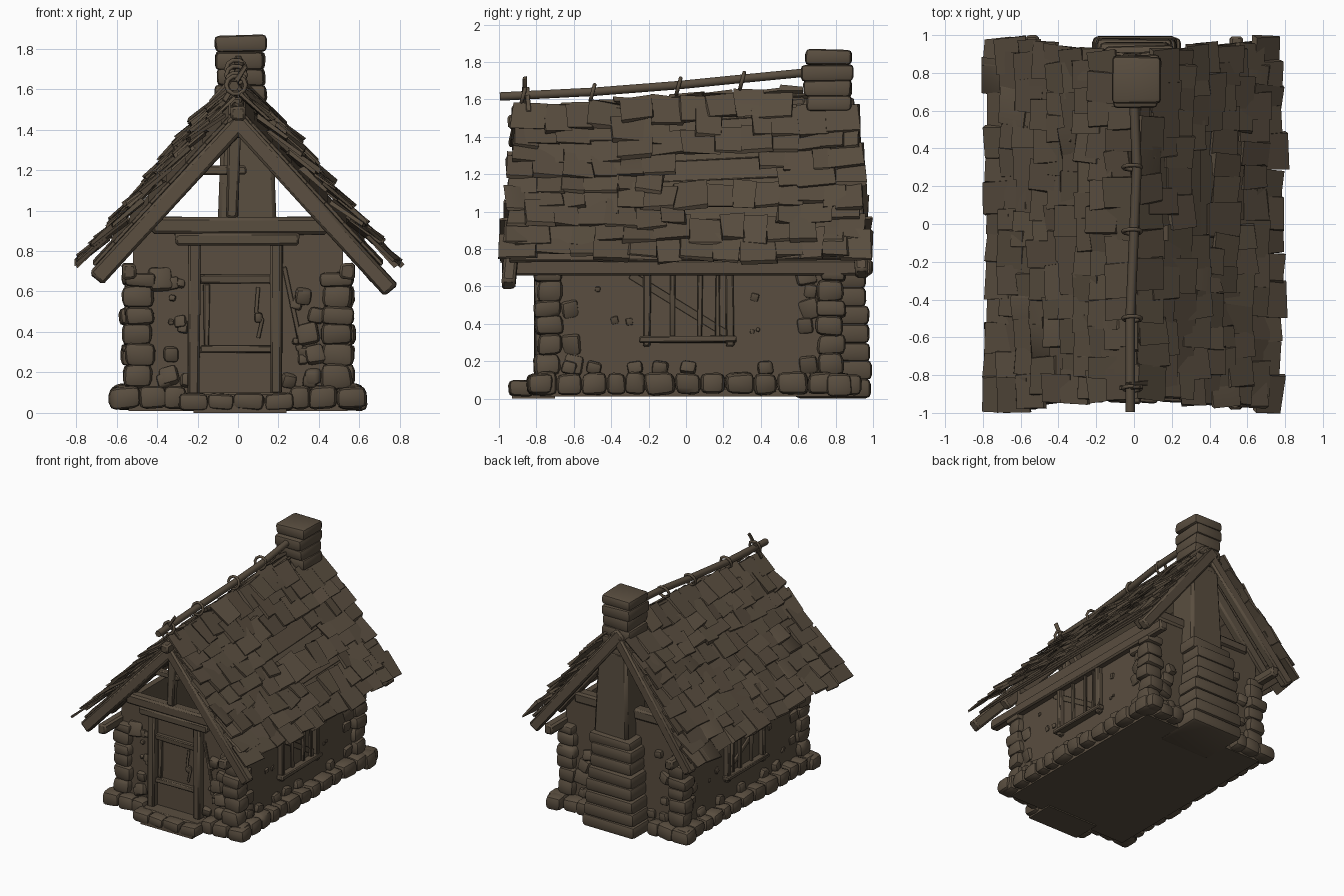
import bpy, bmesh, math, random
from mathutils import Vector as V, Matrix as M, Euler

if "Cube" in bpy.data.objects:
    bpy.data.objects.remove(bpy.data.objects["Cube"])

rnd = random.Random(7)
J = lambda s: rnd.uniform(-s, s)
wood = bpy.data.materials.new("weathered brown")
wood.diffuse_color = (0.10, 0.075, 0.05, 1)
wood.use_nodes = True
wood.node_tree.nodes["Principled BSDF"].inputs["Base Color"].default_value = wood.diffuse_color
parts = {}


def add_box(part, mat, size, bevel=0.0, jit=0.0, seg=1, taper=1.0):
    """Box in the space of mat, with jittered corners and rounded edges, added to a part."""
    bm = bmesh.new()
    bmesh.ops.create_cube(bm, size=1)
    for v in bm.verts:
        k = taper if v.co.z > 0 else 1
        v.co = V((v.co.x * size[0] * k, v.co.y * size[1] * k, v.co.z * size[2]))
        v.co += V((J(jit), J(jit), J(jit)))
    if bevel:
        bmesh.ops.bevel(bm, geom=bm.edges[:], offset=bevel, segments=seg, profile=0.5, affect='EDGES')
    bm.transform(mat)
    me = bpy.data.meshes.new("tmp")
    bm.to_mesh(me)
    bm.free()
    parts.setdefault(part, bmesh.new()).from_mesh(me)
    bpy.data.meshes.remove(me)


def box(part, x0, x1, y0, y1, z0, z1, **kw):
    add_box(part, M.Translation(((x0 + x1) / 2, (y0 + y1) / 2, (z0 + z1) / 2)),
            (x1 - x0, y1 - y0, z1 - z0), **kw)


def stone(part, c, size, rot=0.08):
    m = M.Translation(c) @ Euler((J(rot), J(rot), J(rot))).to_matrix().to_4x4()
    add_box(part, m, size, bevel=min(size) * 0.3, jit=min(size) * 0.08, seg=2)


def beam(part, a, b, w, h, up=(0, 0, 1), jit=0.005):
    """Hewn timber from a to b, w wide and h deep along up."""
    a, b = V(a), V(b)
    z = (b - a).normalized()
    x = V(up).cross(z).normalized()
    y = z.cross(x)
    m = M((x, y, z)).transposed().to_4x4()
    m.translation = (a + b) / 2
    add_box(part, m, (w, h, (b - a).length), bevel=min(w, h) * 0.18, jit=jit)


def tube(name, pts, r, cyclic=False):
    cu = bpy.data.curves.new(name, 'CURVE')
    cu.dimensions = '3D'
    cu.bevel_depth, cu.bevel_resolution, cu.use_fill_caps = r, 1, True
    sp = cu.splines.new('POLY')
    sp.points.add(len(pts) - 1)
    for p, q in zip(sp.points, pts):
        p.co = (*q, 1)
    sp.use_cyclic_u = cyclic
    ob = bpy.data.objects.new(name, cu)
    bpy.context.collection.objects.link(ob)
    cu.materials.append(wood)


# floor slab and walls (open top, closed behind door and windows)
box("floor", -0.54, 0.54, -0.78, 0.8, 0.01, 0.05)
box("floor", -0.22, 0.24, -0.93, -0.7, 0.0, 0.05)
for s in (-1, 1):
    box("side_walls", *sorted((s * 0.52, s * 0.47)), -0.75, 0.79, 0.03, 0.86)
box("front_wall", -0.52, 0.52, -0.75, -0.70, 0.03, 0.92)
box("back_wall", -0.52, 0.52, 0.74, 0.79, 0.03, 0.92)

# corner stones, stacked
for sx in (-1, 1):
    for yc in (-0.735, 0.775):
        z = 0.12
        for h in (0.12, 0.10, 0.10, 0.08, 0.11, 0.06):
            stone("corner_stones", (sx * (0.495 + J(0.012)), yc + J(0.012), z + h / 2),
                  (0.15 + J(0.012), 0.14 + J(0.012), h + 0.01), 0.04)
            # toothing stones along the front or back and the side
            d = 1 if yc < 0 else -1
            if rnd.random() < 0.6:
                k = rnd.uniform(0.06, 0.11)
                stone("corner_stones", (sx * 0.51, yc + d * (0.12 + J(0.02)), z + h / 2), (0.06, k, k), 0.3)
            if rnd.random() < 0.75:
                k = rnd.uniform(0.06, 0.12)
                stone("corner_stones", (sx * (0.35 + J(0.04)), yc - d * 0.015, z + h / 2), (k, 0.07, k), 0.3)
            z += h

# foundation stones around the walls
for sx in (-1, 1):
    y = -0.80
    while y < 0.80:
        w = rnd.uniform(0.10, 0.17)
        stone("foundation_stones", (sx * 0.55, y + w / 2, 0.08), (0.13, w, 0.115 + J(0.01)), 0.05)
        if rnd.random() < 0.5:
            stone("foundation_stones", (sx * 0.525, y + w / 2, 0.165), (0.06, 0.08, 0.07), 0.3)
        y += w
    for yc in (-0.78, 0.82):
        for x, w in ((0.56, 0.15), (0.42, 0.14), (0.31, 0.11)):
            stone("foundation_stones", (sx * x, yc, 0.075), (w, 0.14, 0.11), 0.05)
            stone("foundation_stones", (sx * (x - 0.06), yc * 0.96, 0.16), (0.07, 0.06, 0.07), 0.3)
    # scattered pebbles in the plaster
    for _ in range(6):
        k = rnd.uniform(0.02, 0.045)
        stone("wall_pebbles", (sx * 0.52, rnd.choice((-1, 1)) * rnd.uniform(0.3, 0.5), rnd.uniform(0.25, 0.6)), (0.02, k, k), 0.3)
        stone("wall_pebbles", (sx * rnd.uniform(0.26, 0.34), -0.75, rnd.uniform(0.25, 0.65)), (k * 1.3, 0.04, k * 1.3), 0.3)

# doorstep
for x0, x1 in ((-0.29, -0.15), (-0.15, -0.02), (-0.02, 0.13), (0.13, 0.28)):
    stone("doorstep", ((x0 + x1) / 2, -0.88, 0.055), (x1 - x0, 0.13, 0.085), 0.04)
box("doorstep", -0.26, 0.25, -0.87, -0.74, 0.03, 0.10, bevel=0.01)

# door and its frame
beam("door_frame", (-0.22, -0.775, 0.09), (-0.215, -0.775, 0.84), 0.06, 0.07, (0, 1, 0))
beam("door_frame", (0.19, -0.775, 0.09), (0.19, -0.775, 0.84), 0.06, 0.07, (0, 1, 0))
beam("door_frame", (-0.31, -0.79, 0.86), (0.30, -0.79, 0.86), 0.08, 0.06)
beam("door_frame", (-0.19, -0.77, 0.66), (0.17, -0.77, 0.66), 0.05, 0.04)
beam("door_frame", (-0.19, -0.77, 0.315), (0.17, -0.77, 0.315), 0.05, 0.035)
box("door", -0.19, 0.16, -0.758, -0.745, 0.1, 0.83)
beam("door_frame", (-0.155, -0.765, 0.33), (-0.155, -0.765, 0.64), 0.03, 0.03, (0, 1, 0))
tube("door_rope", [(0.1, -0.77, 0.62), (0.09, -0.78, 0.5), (0.12, -0.78, 0.46), (0.1, -0.78, 0.37)], 0.01)
stone("door_knob", (0.1, -0.775, 0.47), (0.04, 0.04, 0.05))
beam("wall_braces", (0.23, -0.755, 0.72), (0.31, -0.755, 0.33), 0.02, 0.025, (0, 1, 0))

# side windows with bars and braces
for s in (-1, 1):
    x = s * 0.535
    for y in (-0.21, 0.235):
        beam("window_frames", (x, y, 0.28), (x, y, 0.68), 0.04, 0.05, (1, 0, 0))
    for y in (-0.07, 0.075, 0.17):
        beam("window_bars", (x, y, 0.33), (x, y, 0.68), 0.025, 0.025, (1, 0, 0))
    beam("window_frames", (x + s * 0.01, -0.25, 0.317), (x + s * 0.01, 0.27, 0.317), 0.06, 0.035)
    beam("wall_braces", (s * 0.522, -0.3, 0.66), (s * 0.522, 0.24, 0.33), 0.04, 0.014, (1, 0, 0))
    beam("wall_plates", (s * 0.54, -0.98, 0.70), (s * 0.54, 0.995, 0.70), 0.07, 0.08)

# gable timbers
for y in (-0.79, 0.76):
    beam("tie_beams", (-0.43, y, 0.925), (0.44, y, 0.925), 0.09, 0.085)
beam("king_post", (-0.03, -0.80, 0.96), (-0.015, -0.80, 1.56), 0.06, 0.06, (0, 1, 0))
beam("king_post", (-0.25, -0.79, 1.20), (0.04, -0.79, 1.20), 0.05, 0.045)
beam("king_post", (0.0, -0.86, 1.36), (0.0, -0.86, 1.53), 0.06, 0.05, (0, 1, 0))


# roof surface: u runs ridge to eave, v front to back
def roof(s, u, v, lift=0.0):
    e = 0.905 + 0.08 * u * u
    y = -e + 2 * e * v
    zr = 1.60 + 0.07 * y
    n = V((s * (zr - 0.74), 0, 0.74)).normalized()
    return V((s * 0.74 * u, y, zr * (1 - u) + 0.74 * u)) + n * lift, n


beam("ridge_beam", (0, -0.95, 1.48), (0, 0.64, 1.58), 0.07, 0.07)
for s in (-1, 1):
    # rafters at the gables
    for v in (0.025, 0.10, 0.9, 0.975):
        end = 0.9 if 0.05 < v < 0.95 else 1.1 if (s > 0 and v < 0.5) else 1.03
        a, n = roof(s, 0.03, v, -0.075)
        b, _ = roof(s, end, v, -0.08)
        beam("rafters", a, b, 0.075, 0.085, n)
    # boards under the shingles
    for i in range(8):
        a, n = roof(s, (i + 0.5) / 8 * 0.98, 0.015, -0.025)
        b, _ = roof(s, (i + 0.5) / 8 * 0.98, 0.985, -0.025)
        beam("roof_boards", a, b, 0.15, 0.02, n, jit=0.002)
    # shingles
    rows = 9
    for r in range(rows):
        v = -0.01 + (r % 2) * -0.03
        while v < 0.98:
            w = rnd.uniform(0.11, 0.19)
            vc = v + w / 3.8
            v += w / 1.9
            u = 0.08 + r * 0.107 + J(0.018)
            if s > 0 and 0.45 < vc < 0.73 and r in (1, 3, 4, 6) and rnd.random() < 0.6:
                continue
            c, n = roof(s, u, min(max(vc, 0.03), 0.965), 0.018 + rnd.uniform(0, 0.02))
            if c.y > 0.6 and abs(c.x) < 0.12:
                continue
            yv = V((0, 1, 0))
            m = M((yv, n.cross(yv), n)).transposed().to_4x4()
            tilt = Euler((s * -0.13 + J(0.08), J(0.11), J(0.09))).to_matrix().to_4x4()
            add_box("shingles", M.Translation(c) @ m @ tilt, (w * 1.06, 0.195 + J(0.03), 0.016), jit=0.009)

# ridge pole with rope ties and crossed pegs
ridge = [(-0.02, -0.995, 1.615), (-0.02, -0.5, 1.64), (0.0, -0.05, 1.675), (0.015, 0.3, 1.71), (0.0, 0.66, 1.745)]
tube("ridge_pole", ridge, 0.026)
for y, z in ((-0.87, 1.62), (-0.5, 1.635), (-0.04, 1.67), (0.3, 1.70)):
    ring = [(0.048 * math.cos(t * math.pi / 5) - 0.01, y + 0.012 * math.sin(t * math.pi / 5), z + 0.045 * math.sin(t * math.pi / 5)) for t in range(10)]
    tube("rope_tie", ring, 0.011, True)
beam("ridge_pegs", (-0.07, -0.87, 1.54), (0.04, -0.86, 1.72), 0.022, 0.022, (0, 1, 0))
beam("ridge_pegs", (0.07, -0.84, 1.53), (-0.04, -0.85, 1.66), 0.022, 0.022, (0, 1, 0))

# chimney: wide coursed base, plain shaft, coursed top
for i in range(7):
    k = 0.008 * i
    box("chimney_base", -0.22 + k + J(0.01), 0.24 - k + J(0.01), 0.58, 0.99 - k * 0.5 + J(0.01),
        i * 0.098, i * 0.098 + 0.105, bevel=0.028, seg=2, jit=0.004)
box("chimney_base", -0.16, 0.21, 0.62, 0.94, 0.67, 0.76, bevel=0.025, seg=2, jit=0.01)
add_box("chimney_shaft", M.Translation((0.045, 0.775, 1.05)), (0.31, 0.27, 0.75), bevel=0.02, taper=0.82)
for i in range(6):
    box("chimney_top", -0.105 + J(0.012), 0.135 + J(0.012), 0.63 + J(0.012), 0.89 + J(0.012),
        1.37 + i * 0.082, 1.457 + i * 0.082, bevel=0.022, seg=2, jit=0.008)

# finish parts as objects
for name, bm in parts.items():
    me = bpy.data.meshes.new(name)
    bmesh.ops.recalc_face_normals(bm, faces=bm.faces[:])
    bm.to_mesh(me)
    bm.free()
    me.materials.append(wood)
    ob = bpy.data.objects.new(name, me)
    bpy.context.collection.objects.link(ob)
    bpy.context.view_layer.objects.active = ob
    ob.select_set(True)
    bpy.ops.object.shade_smooth_by_angle(angle=math.radians(40))
    ob.select_set(False)
